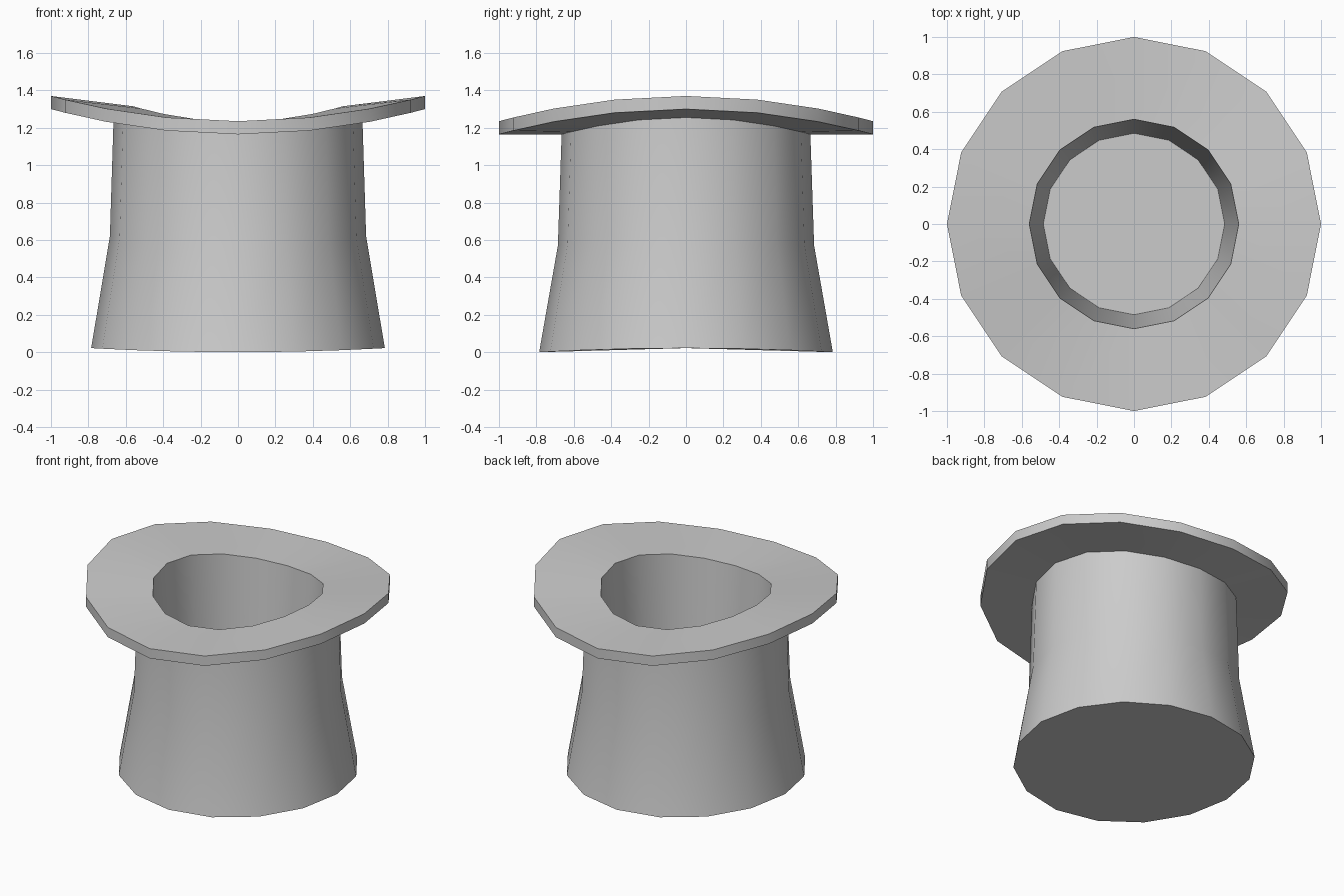
import bpy, bmesh, math

if "Cube" in bpy.data.objects:
    bpy.data.objects.remove(bpy.data.objects["Cube"])

SIDES = 16

# Cross-section from the crown base, over the brim, to the inner floor:
# (radius, height at front/back, extra height at left/right)
CROWN_OUTSIDE = [(0.785, 0.0, 0.022), (0.685, 0.57, 0.05), (0.665, 1.165, 0.09)]
BRIM = [(1.0, 1.165, 0.135), (1.0, 1.235, 0.135), (0.56, 1.232, 0.083)]
CROWN_INSIDE = [(0.485, 0.15, 0.0)]


def ring(bm, radius, height, lift):
    verts = []
    for i in range(SIDES):
        a = 2 * math.pi * i / SIDES
        z = height + lift * math.cos(a) ** 2
        verts.append(bm.verts.new((radius * math.cos(a), radius * math.sin(a), z)))
    return verts


# Upturned hat: one closed surface lofted through the rings
bm = bmesh.new()
rings = [ring(bm, *p) for p in CROWN_OUTSIDE + BRIM + CROWN_INSIDE]
for low, high in zip(rings, rings[1:]):
    for i in range(SIDES):
        j = (i + 1) % SIDES
        bm.faces.new((low[i], low[j], high[j], high[i]))

# Crown top (resting on the ground) and inner floor
bm.faces.new(rings[0][::-1])
bm.faces.new(rings[-1])
bmesh.ops.recalc_face_normals(bm, faces=bm.faces[:])

mesh = bpy.data.meshes.new("top_hat")
bm.to_mesh(mesh)
bm.free()
hat = bpy.data.objects.new("top_hat", mesh)
bpy.context.collection.objects.link(hat)

# Smooth walls with crisp brim edges
bpy.context.view_layer.objects.active = hat
hat.select_set(True)
bpy.ops.object.shade_smooth_by_angle(angle=math.radians(30))
